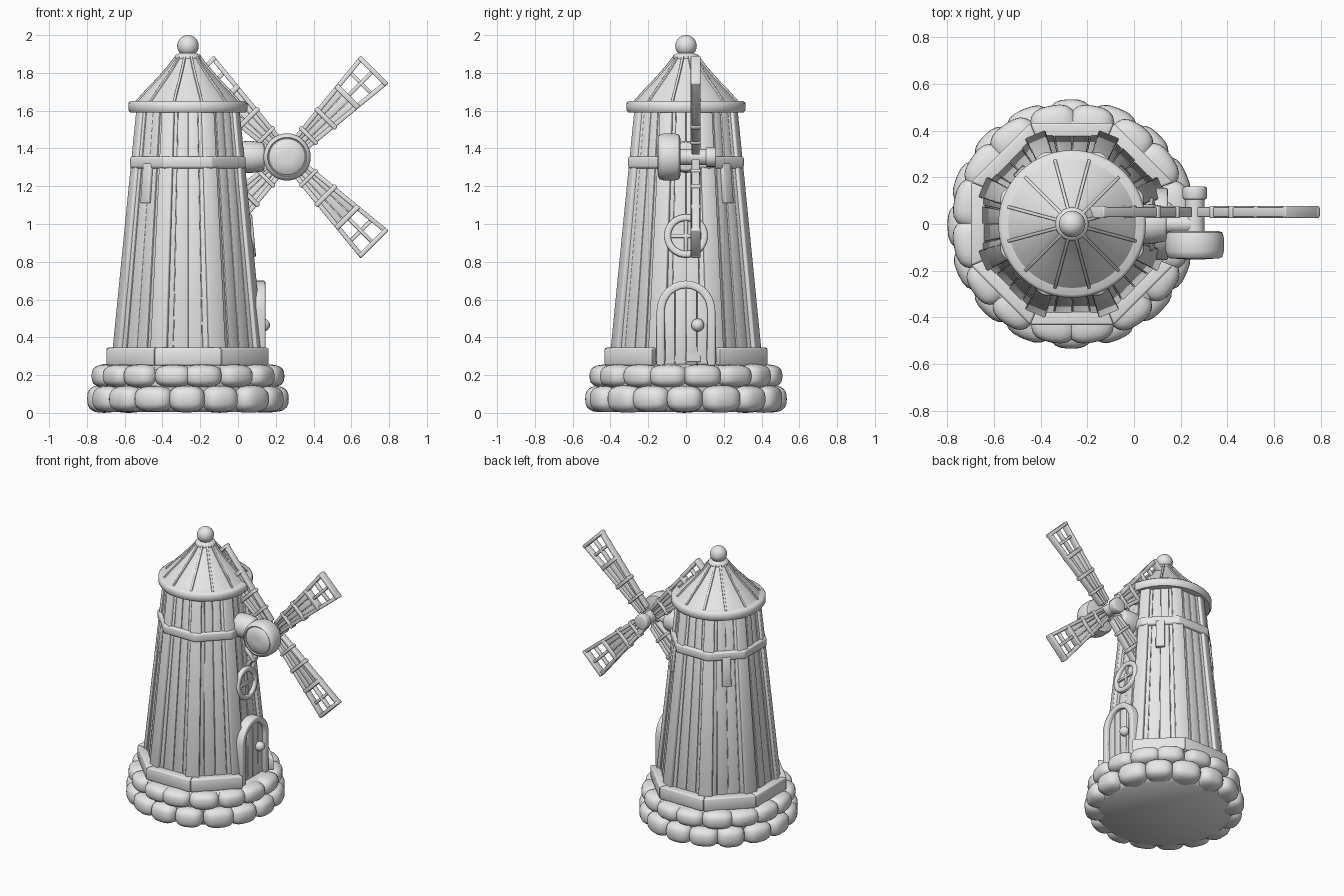
import bpy, bmesh, math, random
from math import sin, cos, tan, pi, radians
from mathutils import Vector, Matrix

random.seed(4)
if "Cube" in bpy.data.objects:
    bpy.data.objects.remove(bpy.data.objects["Cube"], do_unlink=True)

GREY = (0.8, 0.8, 0.8, 1)
grey = bpy.data.materials.new("plain_grey")
grey.use_nodes = True
grey.diffuse_color = GREY
grey.node_tree.nodes["Principled BSDF"].inputs["Base Color"].default_value = GREY

CX = -0.265                      # tower axis
HALF = tan(pi / 8)               # half side of an octagon per unit apothem
HUB = Vector((0.26, 0, 1.355))   # sail hub


def finish(name, bm, bevel=0.0):
    bmesh.ops.recalc_face_normals(bm, faces=bm.faces)
    if bevel:
        edges = [e for e in bm.edges if e.is_manifold and e.calc_face_angle() > 0.6]
        bmesh.ops.bevel(bm, geom=edges, offset=bevel, segments=2, profile=0.5,
                        affect='EDGES', clamp_overlap=True)
    mesh = bpy.data.meshes.new(name)
    bm.to_mesh(mesh)
    bm.free()
    mesh.materials.append(grey)
    obj = bpy.data.objects.new(name, mesh)
    bpy.context.collection.objects.link(obj)
    for p in mesh.polygons:
        p.use_smooth = True
    mesh.set_sharp_from_angle(angle=radians(50))
    return obj


def slab(bm, pts, vec):
    """Closed prism: a polygon pushed along vec."""
    a = [bm.verts.new(p) for p in pts]
    b = [bm.verts.new(Vector(p) + Vector(vec)) for p in pts]
    bm.faces.new(a)
    bm.faces.new(b[::-1])
    for i in range(len(a)):
        j = (i + 1) % len(a)
        bm.faces.new((a[i], b[i], b[j], a[j]))


def along(loc, direction):
    return Matrix.Translation(loc) @ Vector(direction).to_track_quat('Z', 'Y').to_matrix().to_4x4()


def lathe(bm, profile, n, matrix, closed=False, turn=0.0):
    rings = [[bm.verts.new(matrix @ Vector((r * cos(turn + 2 * pi * i / n), r * sin(turn + 2 * pi * i / n), z)))
              for i in range(n)] for r, z in profile]
    pairs = list(zip(rings, rings[1:]))
    if closed:
        pairs.append((rings[-1], rings[0]))
    else:
        bm.faces.new(rings[0])
        bm.faces.new(rings[-1])
    for lo, hi in pairs:
        for i in range(n):
            j = (i + 1) % n
            bm.faces.new((lo[i], lo[j], hi[j], hi[i]))


def turned(name, profile, n, matrix, bevel=0.0, **kw):
    bm = bmesh.new()
    lathe(bm, profile, n, matrix, **kw)
    return finish(name, bm, bevel)


def octagon(name, profile, bevel=0.0):
    prof = [(a / cos(pi / 8), z) for a, z in profile]
    return turned(name, prof, 8, AXIS, bevel, turn=pi / 8)


def ball(name, loc, r):
    bm = bmesh.new()
    bmesh.ops.create_uvsphere(bm, u_segments=24, v_segments=16, radius=r, matrix=Matrix.Translation(loc))
    return finish(name, bm)


AXIS = Matrix.Translation((CX, 0, 0))


def apothem(z):
    return 0.372 + (0.252 - 0.372) * (z - 0.34) / (1.6 - 0.34)


def wall(angle, side, z, out=0.0):
    """Point on a tower face: side runs -1..1 across it."""
    a = apothem(z)
    n, t = Vector((cos(angle), sin(angle), 0)), Vector((-sin(angle), cos(angle), 0))
    return Vector((CX, 0, z)) + n * (a + out) + t * (side * a * HALF)


# Stone footing: two staggered rows of rounded stones around a core
turned("footing_core", [(0.43, 0.004), (0.46, 0.03), (0.46, 0.23), (0.4, 0.26)], 32, AXIS)
bm = bmesh.new()
COUNT = 16
for z, out, h, shift in ((0.074, 0.444, 0.073, 0.0), (0.195, 0.425, 0.064, 0.5)):
    for i in range(COUNT):
        ang = 2 * pi * (i + shift + random.uniform(-0.06, 0.06)) / COUNT - pi / 2
        size = Vector((0.09, 0.1 * random.uniform(0.95, 1.08), h * random.uniform(0.93, 1.02)))
        place = AXIS @ Matrix.Rotation(ang, 4, 'Z') @ Matrix.Translation((out, 0, z))
        for v in bmesh.ops.create_icosphere(bm, subdivisions=3, radius=1)["verts"]:
            c = [math.copysign(abs(k) ** 0.72, k) * s for k, s in zip(v.co, size)]
            v.co = place @ Vector(c)
            v.co.z = max(v.co.z, 0)
finish("footing_stones", bm)

# Sill around the tower foot, open at the doorway
bm = bmesh.new()
for k in range(1, 8):
    ang = k * pi / 4
    n, t = Vector((cos(ang), sin(ang), 0)), Vector((-sin(ang), cos(ang), 0))
    pts = [Vector((CX, 0, 0.25)) + n * a + t * (s * a * HALF)
           for a, s in ((0.34, -1), (0.432, -1), (0.432, 1), (0.34, 1))]
    slab(bm, pts, (0, 0, 0.095))
finish("foot_sill", bm, 0.01)

# Tower: solid core, planks on each face, posts over the corners
octagon("tower_core", [(apothem(z), z) for z in (0.2, 1.62)])
bm = bmesh.new()
PLANKS = 4
for k in range(8):
    ang = k * pi / 4
    for i in range(PLANKS):
        s0, s1 = (-1 + 2 * (i + e) / PLANKS for e in (0.02, 0.98))
        pts = [wall(ang, s, z, -0.01) for s, z in ((s0, 0.27), (s1, 0.27), (s1, 1.61), (s0, 1.61))]
        slab(bm, pts, Vector((cos(ang), sin(ang), 0)) * random.uniform(0.015, 0.022))
finish("wall_planks", bm, 0.003)

bm = bmesh.new()
for k in range(8):
    ang = (k + 0.5) * pi / 4
    n, t = Vector((cos(ang), sin(ang), 0)), Vector((-sin(ang), cos(ang), 0))
    pts = []
    for z, w in ((0.27, 0.047), (1.61, 0.034)):
        mid = Vector((CX, 0, z)) + n * (apothem(z) / cos(pi / 8) - 0.025)
        pts += [mid - t * w, mid + t * w] if z < 1 else [mid + t * w, mid - t * w]
    slab(bm, pts, n * 0.037)
finish("corner_posts", bm, 0.006)

# Short boards hanging below the middle band
bm = bmesh.new()
for ang in (pi / 4, 3 * pi / 4, 5 * pi / 4):
    pts = [wall(ang, s, z) for s, z in ((-0.25, 1.11), (0.25, 1.11), (0.25, 1.32), (-0.25, 1.32))]
    slab(bm, pts, Vector((cos(ang), sin(ang), 0)) * 0.03)
finish("short_boards", bm, 0.005)

octagon("middle_band", [(0.25, 1.295), (0.306, 1.295), (0.306, 1.357), (0.25, 1.357)], 0.012)

# Roof with rim, ribs, collar and ball
turned("roof_rim", [(0.2, 1.59), (0.305, 1.59), (0.316, 1.605), (0.316, 1.64), (0.303, 1.652), (0.2, 1.652)], 48, AXIS)
ROOF = [(0.285, 1.64), (0.225, 1.705), (0.165, 1.765), (0.11, 1.825), (0.062, 1.885)]
turned("roof_cone", ROOF, 48, AXIS)
bm = bmesh.new()
for k in range(12):
    ang = (k + 0.5) * pi / 6
    n, t = Vector((cos(ang), sin(ang), 0)), Vector((-sin(ang), cos(ang), 0))
    upper = [(r + 0.006, z + 0.006) for r, z in ROOF]
    lower = [(r - 0.02, z - 0.02) for r, z in reversed(ROOF)]
    slab(bm, [Vector((CX, 0, z)) + n * r - t * 0.007 for r, z in upper + lower], t * 0.014)
finish("roof_ribs", bm, 0.003)
turned("roof_collar", [(0.05, 1.865), (0.068, 1.87), (0.072, 1.882), (0.066, 1.895), (0.04, 1.905)], 32, AXIS)
ball("roof_ball", (CX, 0, 1.943), 0.057)


# Arched door on the +x face
def arch(hw, spring, top, y):
    return spring + (top - spring) * math.sqrt(max(0, 1 - (y / hw) ** 2))


def arch_line(hw, top):
    ys = [hw * cos(pi * i / 20) for i in range(21)]
    return [(hw, 0.25)] + [(y, arch(hw, 0.54, top, y)) for y in ys] + [(-hw, 0.25)]


bm = bmesh.new()
outline = arch_line(0.155, 0.7) + arch_line(0.113, 0.66)[::-1]
slab(bm, [(0.04, y, z) for y, z in outline], (0.105, 0, 0))
finish("door_frame", bm, 0.008)
bm = bmesh.new()
for i in range(4):
    y0, y1 = (-0.118 + 0.059 * (i + e) for e in (0.03, 0.97))
    tops = [(y1 + (y0 - y1) * j / 5) for j in range(6)]
    pts = [(y0, 0.25), (y1, 0.25)] + [(y, arch(0.12, 0.54, 0.665, y)) for y in tops]
    slab(bm, [(0.03, y, z) for y, z in pts], (0.09, 0, 0))
finish("door_planks", bm, 0.004)
ball("door_knob", (0.135, 0.062, 0.465), 0.034)

# Round window above the door, leaning with the wall
lean = Vector((1, 0, 0.095)).normalized()
window = along((CX + apothem(0.935), 0, 0.935), lean)
turned("window_ring", [(0.08, -0.03), (0.115, -0.03), (0.115, 0.035), (0.08, 0.035)], 40, window, 0.01, closed=True)
turned("window_pane", [(0.085, -0.03), (0.085, 0.014)], 40, window)
bm = bmesh.new()
for w, h in ((0.085, 0.01), (0.01, 0.085)):
    slab(bm, [window @ Vector((x, y, 0)) for x, y in ((-w, -h), (w, -h), (w, h), (-w, h))], lean * 0.026)
finish("window_bars", bm, 0.003)

# Arm from the tower, axle and hub
arm = along((0, 0, HUB.z), (1, 0, 0))
turned("arm_socket", [(0.08, -0.02), (0.085, 0.07), (0.075, 0.14)], 32, arm, 0.012)
turned("arm", [(0.04, 0.0), (0.04, 0.26)], 24, arm)
axle = along(HUB, (0, 1, 0))
turned("axle", [(0.042, -0.06), (0.042, 0.13)], 24, axle)
turned("axle_end", [(0.052, 0.105), (0.052, 0.16)], 24, axle, 0.008)
turned("hub", [(0.1, -0.03), (0.118, -0.036), (0.125, -0.06), (0.125, -0.115), (0.118, -0.14), (0.104, -0.148),
               (0.1, -0.14), (0.096, -0.14), (0.09, -0.148), (0.03, -0.152)], 48, axle)

# Four sails: rails, cross bars, plank panel and an open lattice tip
TIP, LATTICE = 0.655, 0.45


def spread(r):
    return 0.05 + 0.055 * (r - 0.1) / (TIP - 0.1)


bm = bmesh.new()
for k in range(4):
    ang = pi / 4 + k * pi / 2
    u, v = Vector((cos(ang), 0, sin(ang))), Vector((-sin(ang), 0, cos(ang)))

    def piece(corners, y, depth):
        pts = [HUB + u * r + v * s + Vector((0, y, 0)) for r, s in corners]
        slab(bm, pts, (0, depth, 0))

    for side in (-1, 1):
        piece([(0.06, side * (spread(0.06) - 0.024)), (TIP, side * (spread(TIP) - 0.024)),
               (TIP, side * spread(TIP)), (0.06, side * spread(0.06))], 0.03, 0.042)
    for r, w in ((0.16, 0.01), (0.29, 0.012), (LATTICE, 0.014), (TIP - 0.012, 0.012)):
        s = spread(r) + (0.008 if r < LATTICE else -0.002)
        piece([(r - w, -s), (r + w, -s), (r + w, s), (r - w, s)], 0.025, 0.052)
    for i in range(3):
        a, b = (-1 + 2 * (i + e) / 3 for e in (0.03, 0.97))
        lo, hi = spread(0.05) - 0.012, spread(LATTICE) - 0.012
        piece([(0.05, a * lo), (LATTICE, a * hi), (LATTICE, b * hi), (0.05, b * lo)], 0.04, 0.022)
    mid = (LATTICE + TIP) / 2
    piece([(LATTICE, -0.01), (TIP - 0.01, -0.01), (TIP - 0.01, 0.01), (LATTICE, 0.01)], 0.036, 0.03)
    piece([(mid - 0.01, -0.09), (mid + 0.01, -0.09), (mid + 0.01, 0.09), (mid - 0.01, 0.09)], 0.038, 0.026)
finish("sails", bm, 0.005)
